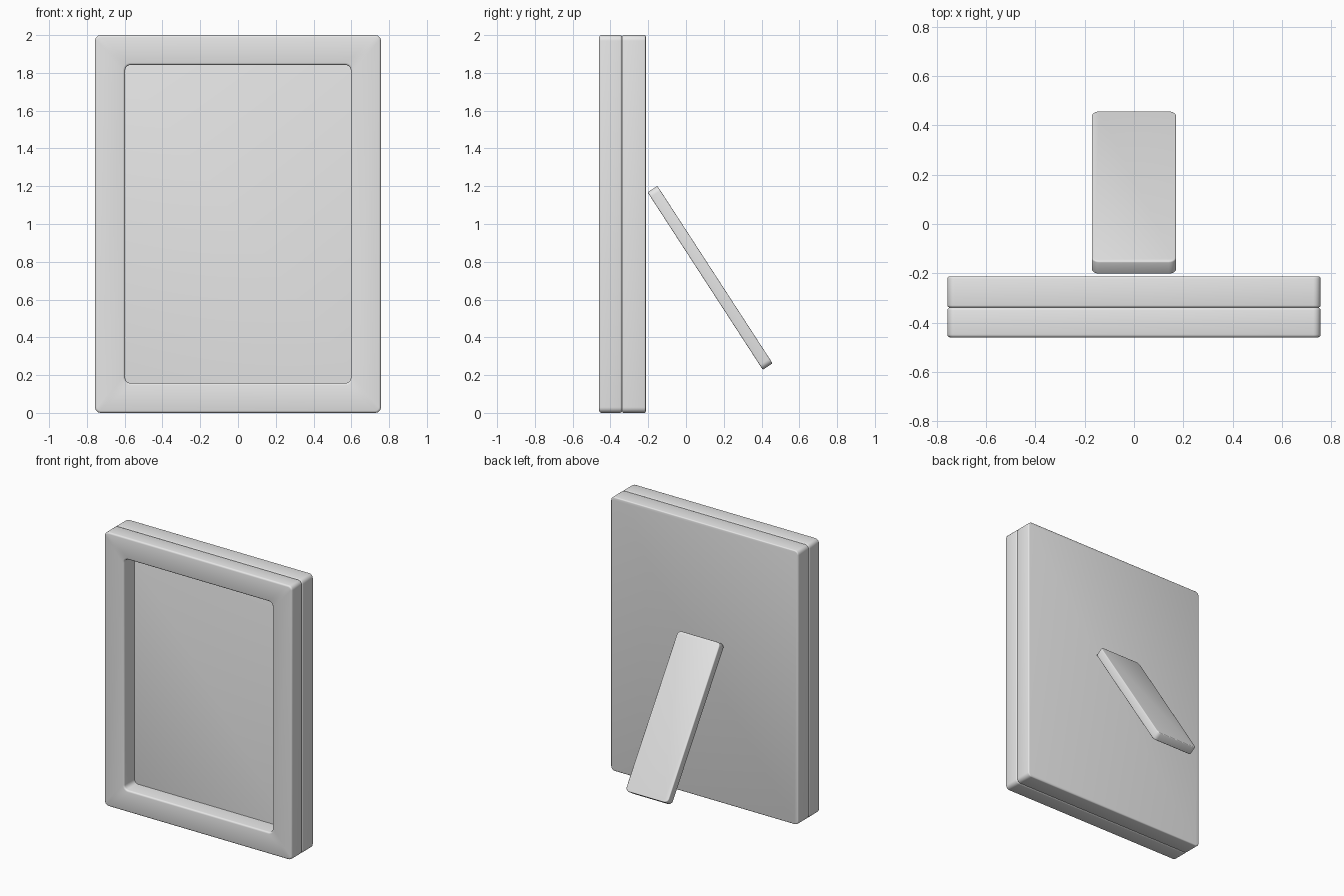
import bpy, bmesh, math
from mathutils import Matrix

cube = bpy.data.objects.get("Cube")
if cube:
    bpy.data.objects.remove(cube, do_unlink=True)

grey = bpy.data.materials.new("light grey")
grey.use_nodes = True
colour = (0.8, 0.8, 0.8, 1)
grey.diffuse_color = colour
grey.node_tree.nodes["Principled BSDF"].inputs["Base Color"].default_value = colour

STEPS = 5   # segments in each rounded corner


def outline(half_w, half_h, radius):
    """Rounded rectangle, anticlockwise from the upper right corner."""
    points = []
    for i, (sx, sz) in enumerate([(1, 1), (-1, 1), (-1, -1), (1, -1)]):
        for k in range(STEPS + 1):
            a = math.pi / 2 * (i + k / STEPS)
            points.append((sx * (half_w - radius) + radius * math.cos(a),
                           sz * (half_h - radius) + radius * math.sin(a)))
    return points


def rounded_edge(y, bevel, inward, reverse=False):
    """(inset, depth) pairs of a small quarter round at a front or back rim."""
    pairs = []
    for k in range(4):
        a = math.pi / 2 * k / 3
        pairs.append((bevel * (1 - math.sin(a)), y + inward * bevel * (1 - math.cos(a))))
    return pairs[::-1] if reverse else pairs


def skin(name, rings, matrix, closed=False):
    """Join rings of (half width, half height, radius, y) into a solid."""
    bm = bmesh.new()
    loops = [[bm.verts.new((x, y, z)) for x, z in outline(w, h, r)]
             for w, h, r, y in rings]
    pairs = list(zip(loops, loops[1:]))
    if closed:
        pairs.append((loops[-1], loops[0]))
    else:
        bm.faces.new(loops[0])
        bm.faces.new(loops[-1])
    for a, b in pairs:
        for i in range(len(a)):
            j = (i + 1) % len(a)
            bm.faces.new((a[i], a[j], b[j], b[i]))
    bmesh.ops.recalc_face_normals(bm, faces=bm.faces)
    bm.transform(matrix)
    mesh = bpy.data.meshes.new(name)
    bm.to_mesh(mesh)
    bm.free()
    mesh.materials.append(grey)
    obj = bpy.data.objects.new(name, mesh)
    bpy.context.collection.objects.link(obj)
    bpy.ops.object.select_all(action="DESELECT")
    obj.select_set(True)
    bpy.context.view_layer.objects.active = obj
    bpy.ops.object.shade_smooth_by_angle(angle=math.radians(35))
    return obj


def slab_rings(w, h, radius, front, back, bevel):
    profile = rounded_edge(front, bevel, 1) + rounded_edge(back, bevel, -1, True)
    return [(w - d, h - d, radius - d, y) for d, y in profile]


middle = Matrix.Translation((0, 0, 1))

# Front frame: rounded outside, then the opening with the same soft rims
FRONT, SEAM, BACK = -0.46, -0.338, -0.213
outer = slab_rings(0.757, 1.0, 0.03, FRONT, SEAM, 0.012)
opening = [(w, h, 0.03 + w - 0.598, y) for w, h, y in
           [(0.598 + d, 0.842 + d, y) for d, y in
            rounded_edge(SEAM, 0.001, -1)[::-1][:1]
            + [(0.012 - (0.012 - d), y) for d, y in rounded_edge(FRONT, 0.012, 1, True)]]]
skin("front_frame", outer + opening, middle, closed=True)

# Back panel behind the opening
skin("back_panel", slab_rings(0.757, 1.0, 0.03, SEAM, BACK, 0.008), middle)

# Leaning stand leg
lean = Matrix.Translation((0, 0.1275, 0.715)) @ Matrix.Rotation(math.radians(33), 4, "X")
skin("stand_leg", slab_rings(0.171, 0.56, 0.03, -0.031, 0.031, 0.006), lean)
